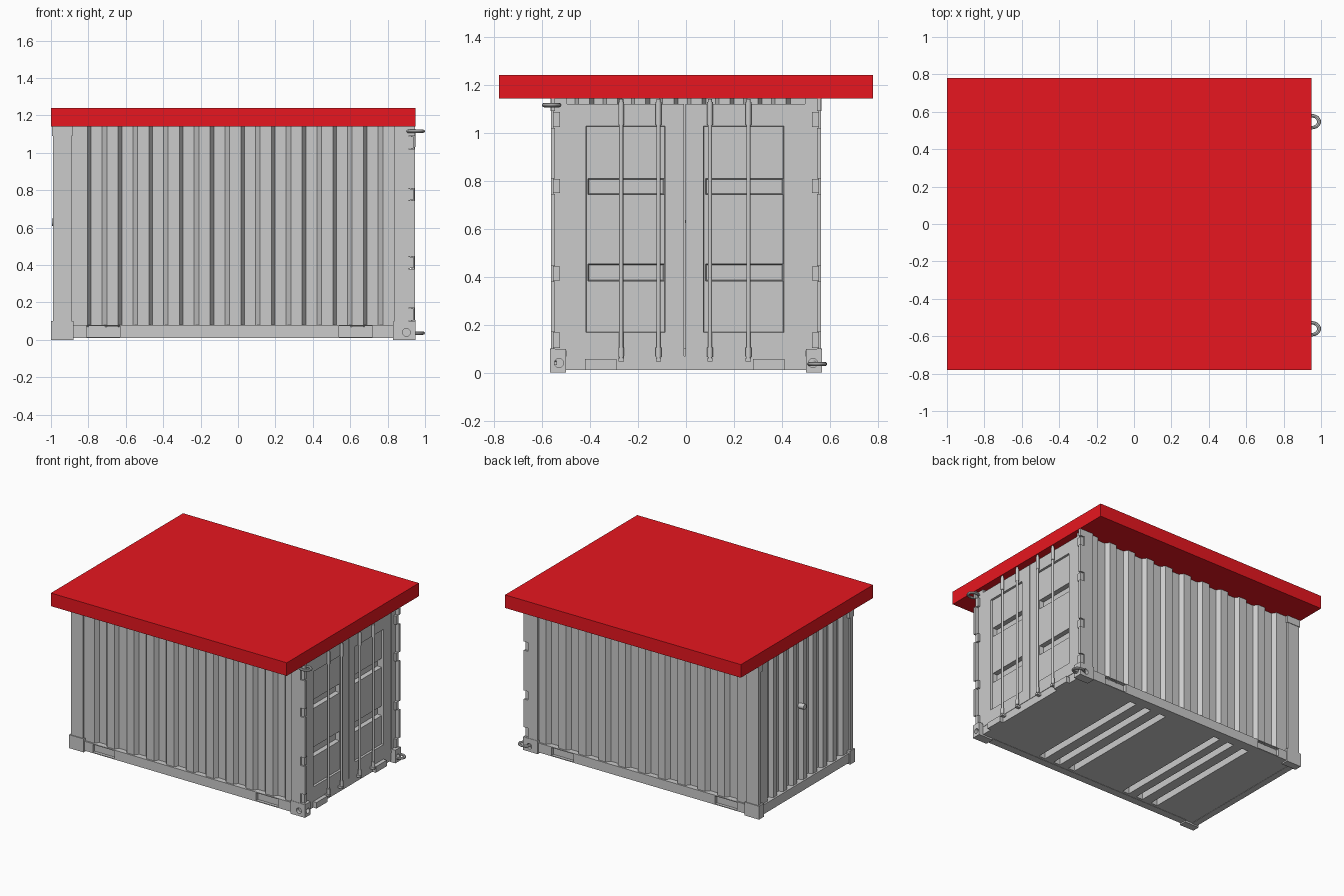
import bpy, bmesh, math
from mathutils import Matrix

if "Cube" in bpy.data.objects:
    bpy.data.objects.remove(bpy.data.objects["Cube"])


def mesh_obj(name, bm):
    bmesh.ops.recalc_face_normals(bm, faces=bm.faces[:])
    me = bpy.data.meshes.new(name)
    bm.to_mesh(me)
    bm.free()
    ob = bpy.data.objects.new(name, me)
    bpy.context.collection.objects.link(ob)
    return ob


def box(name, x, y, z, back=0.0):
    """Box from ranges; 'back' shrinks the low-x end in y and z (sloped recess)."""
    bm = bmesh.new()
    bmesh.ops.create_cube(bm, size=1)
    for v in bm.verts:
        s = back if v.co.x < 0 else 0
        c = []
        for (a, b), t, k in zip((x, y, z), v.co, (0, s, s)):
            c.append(a + k if t < 0 else b - k)
        v.co = c
    return mesh_obj(name, bm)


def rod(name, loc, r, length, axis='Z', sides=12):
    rot = {'X': Matrix.Rotation(math.pi / 2, 4, 'Y'),
           'Y': Matrix.Rotation(math.pi / 2, 4, 'X'), 'Z': Matrix()}[axis]
    bm = bmesh.new()
    bmesh.ops.create_cone(bm, cap_ends=True, segments=sides, radius1=r, radius2=r,
                          depth=length, matrix=Matrix.Translation(loc) @ rot)
    ob = mesh_obj(name, bm)
    bpy.context.view_layer.objects.active = ob
    ob.select_set(True)
    bpy.ops.object.shade_smooth_by_angle(angle=math.radians(50))
    ob.select_set(False)
    return ob


def cut(ob, *cutters):
    bpy.context.view_layer.objects.active = ob
    for c in cutters:
        m = ob.modifiers.new("cut", 'BOOLEAN')
        m.operation, m.solver, m.object = 'DIFFERENCE', 'EXACT', c
        bpy.ops.object.modifier_apply(modifier=m.name)
        bpy.data.objects.remove(c)


def corrugated(name, start, end, first, pitch, place, z0, z1):
    """Trapezoid wave; place(u, d) maps run and inward depth to x, y."""
    depth = 0.03
    pts = [(start, 0)]
    u = first
    while u + pitch * 0.65 < end:
        pts += [(u, 0), (u + pitch * .12, depth), (u + pitch * .48, depth), (u + pitch * .63, 0)]
        u += pitch
    pts.append((end, 0))
    bm = bmesh.new()
    rows = [[bm.verts.new((*place(a, d), z)) for a, d in pts] for z in (z0, z1)]
    for i in range(len(pts) - 1):
        bm.faces.new((rows[0][i], rows[0][i + 1], rows[1][i + 1], rows[1][i]))
    ob = mesh_obj(name, bm)
    ob.modifiers.new("sheet", 'SOLIDIFY').thickness = 0.004
    return ob


# Red overhanging roof
roof = box("roof_slab", (-1, .949), (-.78, .78), (1.142, 1.24))
red = bpy.data.materials.new("roof_red")
red.diffuse_color = (0.8, 0.008, 0.014, 1)
red.use_nodes = True
red.node_tree.nodes["Principled BSDF"].inputs["Base Color"].default_value = red.diffuse_color
roof.data.materials.append(red)

# Floor with cross grooves on the underside
floor = box("floor", (-.945, .9), (-.508, .508), (.012, .1))
cut(floor, *[box("groove_cutter", (x - .027, x + .027), (-.48, .48), (-.02, .075))
             for x in (.41, .28, .15, -.33, -.45, -.58)])

# Side walls, rails, posts and castings on both sides
for s, tag in ((-1, "front"), (1, "back")):
    def yr(a, b, s=s):
        return tuple(sorted((s * a, s * b)))
    corrugated(tag + "_wall", -.89, .84, -.805, .164,
               lambda u, d, s=s: (u, s * (.545 - d)), .07, 1.143)
    rail = box(tag + "_bottom_rail", (-.89, .84), yr(.5, .557), (.01, .08))
    cut(rail, *[box("pocket_cutter", (x, x + .18), yr(.535, .6), (.016, .074))
                for x in (-.81, .54)])

    # Rear posts and castings
    box(tag + "_rear_post", (-.99, -.89), yr(.53, .56), (.09, 1.1))
    box(tag + "_rear_bottom_casting", (-1, -.88), yr(.51, .566), (0, .1))
    box(tag + "_rear_top_casting", (-.995, -.885), yr(.51, .564), (1.09, 1.143))

    # Door posts: body plus a thin notched outer plate holding the hinges
    box(tag + "_door_post", (.835, .92), yr(.495, .553), (.09, 1.143))
    plate = box(tag + "_post_plate", (.835, .947), yr(.545, .563), (.09, 1.143))
    hinge_z = ((.1, .17), (.38, .445), (.745, .81), (1.02, 1.09))
    cut(plate, *[box("notch_cutter", (.912, 1), yr(.5, .6), z) for z in hinge_z])
    for i, (a, b) in enumerate(hinge_z):
        box(f"{tag}_hinge_{i}", (.9, .938), yr(.525, .555), (a + .003, b - .003))
    cast = box(tag + "_door_casting", (.83, .95), yr(.5, .566), (0, .098))
    cut(cast, rod("hole_cutter", (.9, s * .57, .04), .021, .06, 'Y'),
        rod("hole_cutter", (.95, s * .53, .04), .019, .06, 'X'))

# Corrugated end wall, its rail and the small vent stub
corrugated("end_wall", -.535, .535, -.46, .117, lambda u, d: (-.975 + d, u), .07, 1.143)
box("end_bottom_rail", (-.988, -.94), (-.52, .52), (.01, .08))
rod("vent_stub", (-.972, .015, .63), .02, .045, 'X')

# Recessed door sill with projecting fork sleeves
box("door_sill", (.85, .915), (-.51, .51), (.012, .07))
for tag, a, b in (("left", -.42, -.29), ("right", .28, .41)):
    box(tag + "_fork_sleeve", (.86, .943), (a, b), (.012, .057))

# Two doors with shallow panels and deeper cross grooves
for tag, y0, y1, p0, p1 in (("left", -.498, -.008, -.42, -.085), ("right", -.003, .498, .07, .41)):
    door = box(tag + "_door", (.84, .918), (y0, y1), (.07, 1.12))
    cut(door, box("panel_cutter", (.904, .93), (p0, p1), (.165, 1.03), .005),
        box("rib_cutter", (.872, .915), (p0 + .01, p1 - .004), (.38, .455), .006),
        box("rib_cutter", (.872, .915), (p0 + .01, p1 - .004), (.74, .81), .006))

# Locking rods with thicker end keepers
for i, y in enumerate((-.27, -.115, .10, .26)):
    rod(f"lock_rod_{i}", (.937, y, .595), .0085, 1.09)
    rod(f"top_keeper_{i}", (.937, y, 1.08), .012, .095)
    rod(f"bottom_keeper_{i}", (.937, y, .085), .012, .04)
    box(f"rod_foot_{i}", (.915, .948), (y - .011, y + .011), (.046, .062))

# Two lifting rings on opposite corners
for name, y, z in (("upper_ring", -.56, 1.115), ("lower_ring", .547, .036)):
    bpy.ops.mesh.primitive_torus_add(major_segments=24, minor_segments=8, location=(.95, y, z),
                                     major_radius=.032, minor_radius=.009)
    ring = bpy.context.object
    ring.name = name
    ring.scale.x = 1.22
    bpy.ops.object.shade_smooth_by_angle()
